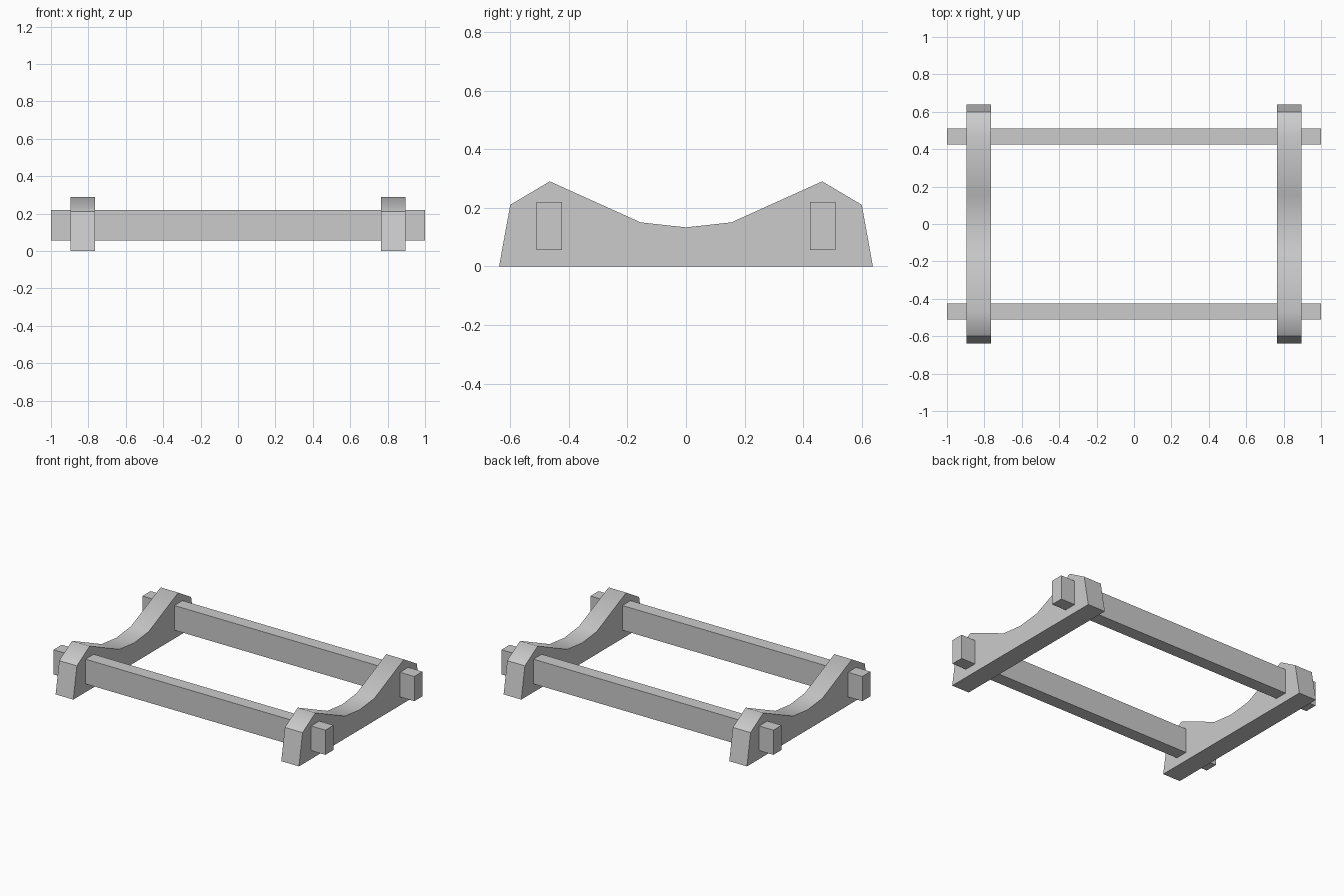
import bpy
import bmesh

cube = bpy.data.objects.get("Cube")
if cube:
    bpy.data.objects.remove(cube, do_unlink=True)

grey = bpy.data.materials.new("plain grey")
grey.use_nodes = True
GREY = (0.6, 0.6, 0.6, 1)
grey.diffuse_color = GREY
grey.node_tree.nodes["Principled BSDF"].inputs["Base Color"].default_value = GREY


def extrude_x(name, outline, x0, x1, smooth_top=False):
    """Extrude a (y, z) outline along x; optionally smooth its upper strip."""
    bm = bmesh.new()
    face = bm.faces.new([bm.verts.new((x0, y, z)) for y, z in outline])
    result = bmesh.ops.extrude_face_region(bm, geom=[face])
    moved = [g for g in result["geom"] if isinstance(g, bmesh.types.BMVert)]
    bmesh.ops.translate(bm, verts=moved, vec=(x1 - x0, 0, 0))
    bmesh.ops.recalc_face_normals(bm, faces=bm.faces)
    bm.normal_update()
    for f in bm.faces:
        f.smooth = smooth_top and f.normal.z > 0.5
    for e in bm.edges:
        e.smooth = all(f.smooth for f in e.link_faces)
    mesh = bpy.data.meshes.new(name)
    bm.to_mesh(mesh)
    bm.free()
    mesh.materials.append(grey)
    obj = bpy.data.objects.new(name, mesh)
    bpy.context.collection.objects.link(obj)
    return obj


# Cradle supports: half profile mirrored about y = 0
half = [(0.638, 0), (0.6, 0.21), (0.465, 0.29), (0.155, 0.15)]
profile = half + [(0, 0.133)] + [(-y, z) for y, z in reversed(half)]
for name, x in (("right_support", -0.83), ("left_support", 0.83)):
    extrude_x(name, profile, x - 0.065, x + 0.065, smooth_top=True)

# Long rails passing through both supports
for name, y in (("front_rail", -0.467), ("back_rail", 0.467)):
    a, b = y - 0.043, y + 0.043
    extrude_x(name, [(a, 0.056), (b, 0.056), (b, 0.22), (a, 0.22)], -1, 1)
